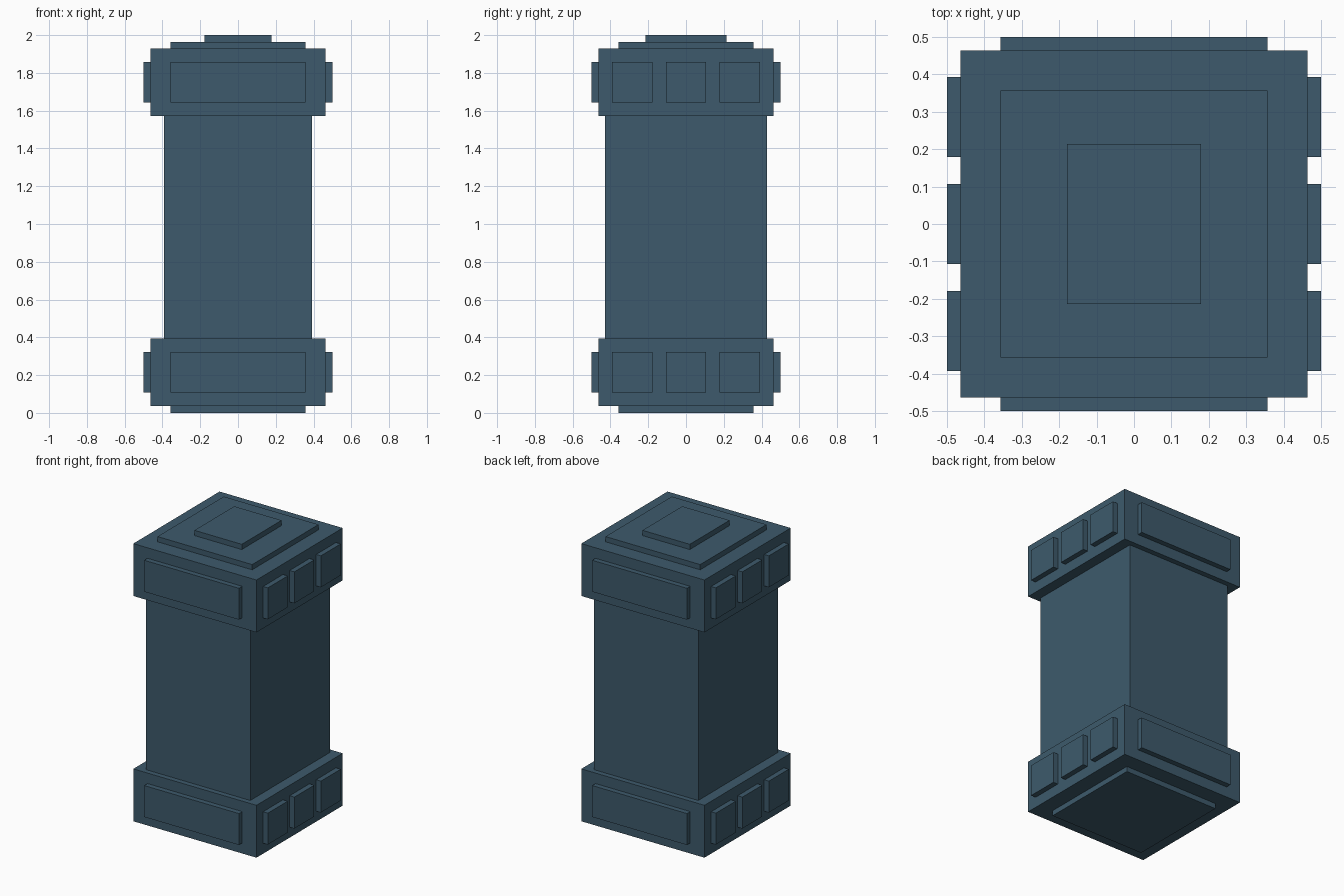
import bpy

if "Cube" in bpy.data.objects:
    bpy.data.objects.remove(bpy.data.objects["Cube"])

U = 1 / 28  # the model sits on a regular grid of this size

steel = bpy.data.materials.new("slate_blue")
steel.diffuse_color = (0.047, 0.102, 0.149, 1)
steel.use_nodes = True
steel.node_tree.nodes["Principled BSDF"].inputs["Base Color"].default_value = steel.diffuse_color


def box(name, x, y, z):
    """Box from (min, max) ranges given in grid units."""
    verts = [(a * U, b * U, c * U) for c in z for a, b in
             ((x[0], y[0]), (x[1], y[0]), (x[1], y[1]), (x[0], y[1]))]
    faces = [(3, 2, 1, 0), (4, 5, 6, 7), (0, 1, 5, 4),
             (1, 2, 6, 5), (2, 3, 7, 6), (3, 0, 4, 7)]
    mesh = bpy.data.meshes.new(name)
    mesh.from_pydata(verts, [], faces)
    mesh.materials.append(steel)
    obj = bpy.data.objects.new(name, mesh)
    bpy.context.collection.objects.link(obj)
    return obj


# Central shaft
box("shaft", (-11, 11), (-12, 12), (11, 44))

# Foot plate and stepped cap
box("foot_plate", (-10, 10), (-10, 10), (0, 1))
box("cap_lower_step", (-10, 10), (-10, 10), (54, 55))
box("cap_upper_step", (-5, 5), (-6, 6), (55, 56))

# Base and head blocks with raised panels
for part, z0 in (("base", 1), ("head", 44)):
    box(part + "_block", (-13, 13), (-13, 13), (z0, z0 + 10))
    pz = (z0 + 2, z0 + 8)
    # One wide panel on front and back
    box(part + "_front_panel", (-10, 10), (-14, -13), pz)
    box(part + "_back_panel", (-10, 10), (13, 14), pz)
    # Three small panels on each side
    for i, yc in enumerate((-8, 0, 8), 1):
        py = (yc - 3, yc + 3)
        box(f"{part}_right_panel_{i}", (13, 14), py, pz)
        box(f"{part}_left_panel_{i}", (-14, -13), py, pz)
